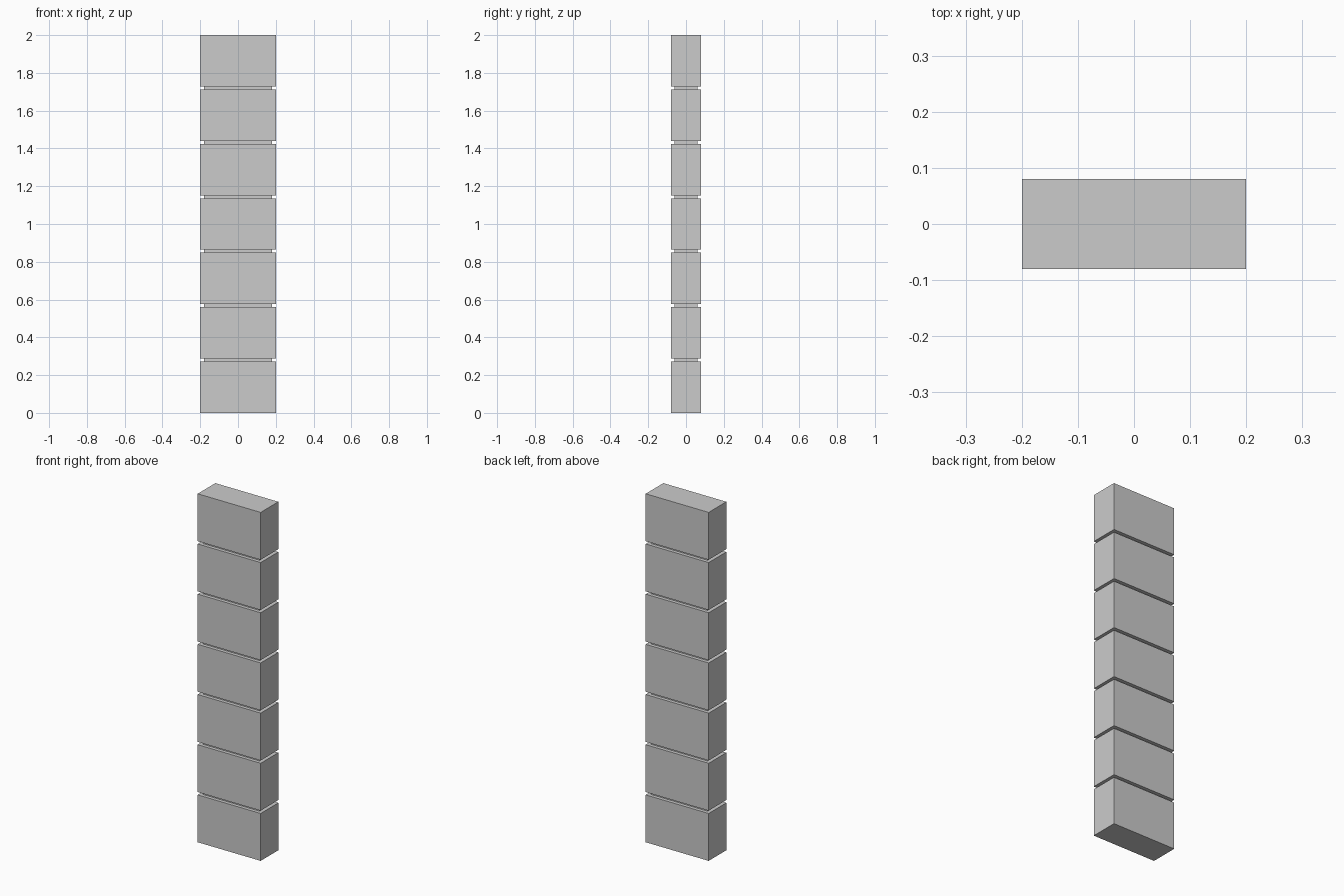
import bpy

if "Cube" in bpy.data.objects:
    bpy.data.objects.remove(bpy.data.objects["Cube"])

COUNT = 7
GAP = 0.016
BLOCK_H = (2.0 - (COUNT - 1) * GAP) / COUNT
PITCH = BLOCK_H + GAP


def box(name, width, depth, z0, height):
    bpy.ops.mesh.primitive_cube_add(size=1, location=(0, 0, z0 + height / 2))
    ob = bpy.context.object
    ob.name = name
    ob.scale = (width, depth, height)
    bpy.ops.object.transform_apply(location=False, rotation=False, scale=True)
    return ob


for i in range(COUNT):
    # Stacked main blocks
    box(f"block_{i + 1}", 0.40, 0.16, i * PITCH, BLOCK_H)
    # Recessed joint between neighbouring blocks
    if i < COUNT - 1:
        box(f"joint_{i + 1}", 0.36, 0.12, i * PITCH + BLOCK_H, GAP)
